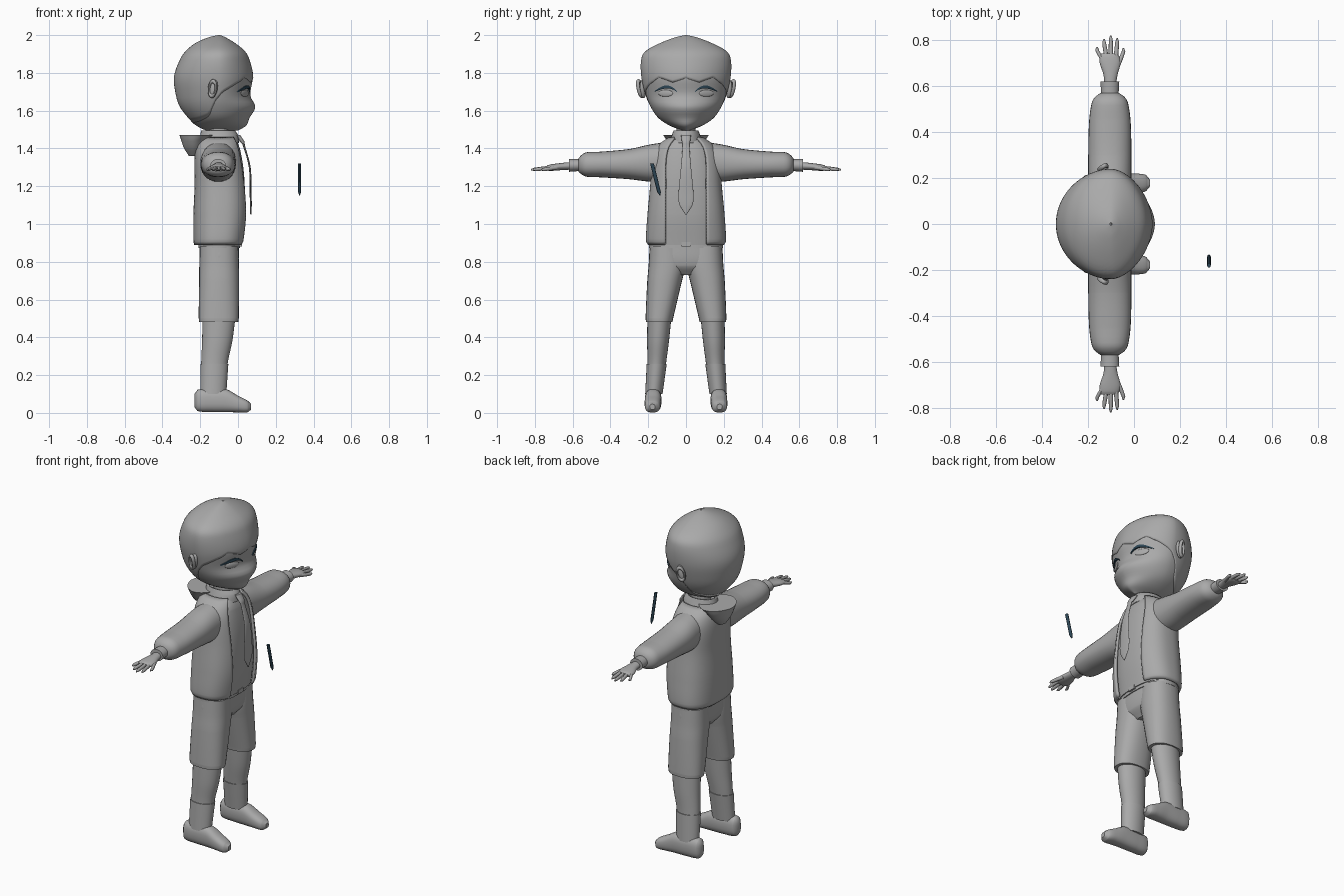
import bpy, bmesh, math
from mathutils import Vector

if "Cube" in bpy.data.objects:
    bpy.data.objects.remove(bpy.data.objects["Cube"], do_unlink=True)


def material(name, colour):
    m = bpy.data.materials.new(name)
    m.use_nodes = True
    m.diffuse_color = colour
    m.node_tree.nodes["Principled BSDF"].inputs["Base Color"].default_value = colour
    return m


CLAY = material("clay grey", (0.4, 0.4, 0.4, 1))
SLATE = material("dark slate blue", (0.025, 0.06, 0.09, 1))


def sample(keys, t):
    """Smoothly interpolate rows of keys, whose first column is the parameter."""
    t = min(max(t, keys[0][0]), keys[-1][0])
    i = 0
    while i < len(keys) - 2 and t > keys[i + 1][0]:
        i += 1
    a, b = keys[i], keys[i + 1]
    before, after = keys[max(i - 1, 0)], keys[min(i + 2, len(keys) - 1)]
    h = b[0] - a[0]
    u = (t - a[0]) / h
    row = []
    for c in range(1, len(a)):
        ma = (b[c] - before[c]) / (b[0] - before[0]) * h
        mb = (after[c] - a[c]) / (after[0] - a[0]) * h
        row.append(a[c] + u * ma + u * u * (3 * (b[c] - a[c]) - 2 * ma - mb)
                   + u ** 3 * (2 * (a[c] - b[c]) + ma + mb))
    return row


def power(v, n):
    return math.copysign(abs(v) ** (2 / n), v)


def finish(obj, mat, angle=50):
    obj.data.materials.append(mat)
    bpy.ops.object.select_all(action="DESELECT")
    obj.select_set(True)
    bpy.context.view_layer.objects.active = obj
    bpy.ops.object.shade_smooth_by_angle(angle=math.radians(angle))
    return obj


def skin(name, rings, mat=CLAY, closed=True, caps=True, thickness=0):
    """Join a list of point rings into one surface."""
    bm = bmesh.new()
    rows = [[bm.verts.new(p) for p in ring] for ring in rings]
    n = len(rows[0])
    for low, high in zip(rows, rows[1:]):
        for j in range(n if closed else n - 1):
            k = (j + 1) % n
            bm.faces.new((low[j], low[k], high[k], high[j]))
    if caps:
        bm.faces.new(rows[0][::-1])
        bm.faces.new(rows[-1])
        bmesh.ops.recalc_face_normals(bm, faces=bm.faces)
    mesh = bpy.data.meshes.new(name)
    bm.to_mesh(mesh)
    bm.free()
    obj = bpy.data.objects.new(name, mesh)
    bpy.context.collection.objects.link(obj)
    if thickness:
        mod = obj.modifiers.new("thickness", "SOLIDIFY")
        mod.thickness = thickness
        mod.offset = -1
    return finish(obj, mat)


def tube(name, axis, keys, mat=CLAY, n=2, sides=28, steps=18, side=1, **options):
    """Loft along an axis; keys are (position, centre a, centre b, radius a, radius b)."""
    if steps:
        span = keys[-1][0] - keys[0][0]
        ts = sorted({keys[0][0] + span * i / steps for i in range(steps + 1)} | {k[0] for k in keys})
    else:
        ts = [k[0] for k in keys]
    rings = []
    for t in ts:
        a, b, ra, rb = sample(keys, t)
        ring = []
        for j in range(sides):
            ang = math.tau * j / sides
            p = a + ra * power(math.cos(ang), n)
            q = b + rb * power(math.sin(ang), n)
            x, y, z = {"x": (t, p, q), "y": (p, t, q), "z": (p, q, t)}[axis]
            ring.append((x, y * side, z))
        rings.append(ring)
    return skin(name, rings, mat, **options)


# Head: height, back, front, half width
HEAD = [(1.495, -0.17, 0.0, 0.02), (1.52, -0.22, 0.043, 0.085), (1.56, -0.26, 0.06, 0.145),
        (1.62, -0.305, 0.092, 0.187), (1.68, -0.325, 0.065, 0.21), (1.78, -0.335, 0.078, 0.233),
        (1.88, -0.3, 0.055, 0.232), (1.92, -0.27, 0.03, 0.205), (1.96, -0.22, -0.02, 0.13),
        (1.99, -0.15, -0.07, 0.05), (2.0, -0.105, -0.095, 0.005)]
MID = -0.1
FRONT_N = 1.8


def head_point(ang, z, grow=1.0):
    back, front, half = sample(HEAD, z)
    c, s = math.cos(ang), math.sin(ang)
    n = FRONT_N if c > 0 else 2
    reach = front - MID if c > 0 else MID - back
    return Vector((MID + grow * reach * power(c, n), grow * half * power(s, n), z))


def face_x(y, z):
    _, front, half = sample(HEAD, z)
    return MID + (front - MID) * (1 - (abs(y) / half) ** FRONT_N) ** (1 / FRONT_N)


ANGLES = [math.tau * i / 72 for i in range(72)]
rows = [(1 - math.cos(math.pi * i / 40)) / 2 for i in range(41)]
skin("head", [[head_point(a, 1.495 + 0.49 * u) for a in ANGLES] for u in rows])

# Hair cap with a jagged fringe that drops behind the ears
HAIRLINE = [(0, 1.76), (0.75, 1.76), (1.2, 1.72), (1.6, 1.67), (1.9, 1.57), (math.pi, 1.53)]


def hair_edge(i):
    ang = min(ANGLES[i], math.tau - ANGLES[i])
    jag = 0.014 * (abs((i % 8) - 4) / 2 - 1) if ang < 0.95 else 0
    return sample(HAIRLINE, ang)[0] + jag


rows = [math.sin(math.pi / 2 * i / 28) for i in range(29)]
skin("hair", [[head_point(a, hair_edge(i) + (2 - hair_edge(i)) * u, 1.015)
               for i, a in enumerate(ANGLES)] for u in rows], caps=False, thickness=0.006)


def ball(name, place, scale, turn=(0, 0, 0)):
    bpy.ops.mesh.primitive_uv_sphere_add(segments=24, ring_count=14, location=place, rotation=turn)
    obj = bpy.context.object
    obj.name = name
    obj.scale = scale
    return finish(obj, CLAY)


# Neck, collar, shirt and tie
tube("neck", "z", [(1.4, -0.1, 0, 0.055, 0.05), (1.53, -0.1, 0, 0.055, 0.05)], steps=2)
tube("shirt_collar", "z", [(1.43, -0.1, 0, 0.105, 0.09), (1.47, -0.1, 0, 0.1, 0.075),
                           (1.495, -0.105, 0, 0.09, 0.066)], caps=False, thickness=0.01)
tube("shirt", "z", [(0.89, -0.1, 0, 0.115, 0.19), (1.05, -0.095, 0, 0.13, 0.19),
                    (1.25, -0.095, 0, 0.128, 0.17), (1.4, -0.1, 0, 0.11, 0.14),
                    (1.455, -0.1, 0, 0.085, 0.08)], n=2.5, sides=40)
tube("tie", "z", [(1.05, 0.068, 0, 0.003, 0.003), (1.1, 0.068, 0, 0.005, 0.034),
                  (1.15, 0.067, 0, 0.005, 0.04), (1.3, 0.062, 0, 0.005, 0.027),
                  (1.42, 0.03, 0, 0.006, 0.018), (1.435, 0.023, 0, 0.012, 0.022),
                  (1.47, 0.0, 0, 0.012, 0.026)])

# Open jacket: height, centre x, radius x, radius y, half opening
JACKET = [(0.89, -0.1, 0.132, 0.202, 0.11), (0.91, -0.098, 0.138, 0.212, 0.11),
          (1.05, -0.09, 0.146, 0.204, 0.11), (1.2, -0.09, 0.14, 0.19, 0.11),
          (1.35, -0.1, 0.13, 0.178, 0.108), (1.42, -0.103, 0.115, 0.145, 0.09),
          (1.46, -0.1, 0.095, 0.09, 0.062)]
rings = []
for i in range(37):
    z = 0.89 + 0.57 * i / 36
    cx, rx, ry, gap = sample(JACKET, z)
    start = math.asin((gap / ry) ** 1.25)
    angs = [start + (math.tau - 2 * start) * j / 60 for j in range(61)]
    rings.append([(cx + rx * power(math.cos(a), 2.5), ry * power(math.sin(a), 2.5), z) for a in angs])
skin("jacket", rings, closed=False, caps=False, thickness=0.014)
tube("hood", "z", [(1.36, -0.23, 0, 0.03, 0.03), (1.4, -0.23, 0, 0.055, 0.07),
                   (1.44, -0.225, 0, 0.075, 0.1), (1.47, -0.21, 0, 0.1, 0.12)], n=1.8)

# Hips, belt and buckle
tube("shorts_hips", "z", [(0.73, -0.1, 0, 0.06, 0.1), (0.78, -0.1, 0, 0.098, 0.185),
                          (0.9, -0.1, 0, 0.105, 0.19)], n=2.4)
tube("belt", "z", [(0.872, -0.1, 0, 0.11, 0.195), (0.9, -0.1, 0, 0.11, 0.195)], n=2.4, steps=1)
bpy.ops.mesh.primitive_cube_add(size=1, location=(0.013, 0, 0.893))
buckle = bpy.context.object
buckle.name = "belt_buckle"
buckle.scale = (0.014, 0.045, 0.024)
finish(buckle, CLAY)

# Fingers: name, root x, tip x, tip y
FINGERS = [("little_finger", -0.137, -0.16, 0.77), ("ring_finger", -0.118, -0.13, 0.805),
           ("middle_finger", -0.1, -0.101, 0.82), ("index_finger", -0.08, -0.073, 0.808),
           ("thumb", -0.073, -0.046, 0.765)]

# Everything that comes in pairs
for label, s in (("left", 1), ("right", -1)):
    def part(name, axis, keys, **options):
        return tube(f"{label}_{name}", axis, keys, side=s, **options)

    part("sleeve", "y", [(0.08, -0.1, 1.33, 0.09, 0.108), (0.2, -0.105, 1.322, 0.094, 0.097),
                         (0.3, -0.105, 1.317, 0.094, 0.08), (0.45, -0.105, 1.315, 0.09, 0.068),
                         (0.53, -0.105, 1.315, 0.078, 0.064), (0.555, -0.105, 1.314, 0.062, 0.05),
                         (0.57, -0.105, 1.313, 0.04, 0.035)], n=2.2)
    part("cuff", "y", [(0.55, -0.105, 1.312, 0.037, 0.031), (0.585, -0.105, 1.311, 0.039, 0.032),
                       (0.62, -0.105, 1.31, 0.041, 0.034)], steps=6)
    part("palm", "y", [(0.6, -0.104, 1.308, 0.024, 0.02), (0.65, -0.102, 1.305, 0.031, 0.019),
                       (0.7, -0.104, 1.3, 0.045, 0.018), (0.73, -0.107, 1.297, 0.042, 0.015),
                       (0.742, -0.108, 1.296, 0.034, 0.009)])
    for name, root, tip, end in FINGERS:
        base = 0.68 if name == "thumb" else 0.715
        part(name, "y", [(base, root, 1.299, 0.01, 0.011), (end - 0.015, tip, 1.289, 0.008, 0.009),
                         (end, tip, 1.288, 0.003, 0.004)], sides=10, steps=6)

    part("shorts_leg", "z", [(0.48, -0.102, 0.142, 0.103, 0.07), (0.5, -0.102, 0.141, 0.106, 0.073),
                             (0.7, -0.1, 0.113, 0.106, 0.092), (0.78, -0.1, 0.1, 0.105, 0.098),
                             (0.88, -0.1, 0.1, 0.102, 0.092)], n=2.3)
    leg = [(0.1, -0.131, 0.17, 0.065, 0.042), (0.26, -0.125, 0.155, 0.07, 0.049),
           (0.38, -0.11, 0.148, 0.08, 0.058), (0.52, -0.1, 0.14, 0.088, 0.064)]
    part("leg", "z", leg)
    part("sock", "z", [(k[0], k[1], k[2], k[3] + 0.004, k[4] + 0.004) for k in leg[:2]], steps=6)
    part("shoe", "x", [(-0.23, 0.175, 0.065, 0.016, 0.035), (-0.215, 0.175, 0.066, 0.036, 0.056),
                       (-0.14, 0.174, 0.066, 0.043, 0.061), (-0.06, 0.174, 0.064, 0.044, 0.06),
                       (0.0, 0.176, 0.047, 0.043, 0.044), (0.05, 0.178, 0.034, 0.036, 0.031),
                       (0.07, 0.178, 0.032, 0.014, 0.014)], n=2.5)

    # Ear with a raised rim
    ball(f"{label}_ear", (-0.13, s * 0.228, 1.715), (0.022, 0.016, 0.05), (0, 0.2, s * 0.35))
    bpy.ops.mesh.primitive_torus_add(location=(-0.135, s * 0.243, 1.717), major_segments=28,
                                     minor_segments=10, major_radius=0.04, minor_radius=0.011,
                                     rotation=(math.pi / 2 - s * 0.15, 0.2, s * 0.45))
    rim = bpy.context.object
    rim.name = f"{label}_ear_rim"
    rim.scale = (0.5, 1, 0.9)
    finish(rim, CLAY)

    # Eye and its dark upper lash, following the face
    slope = math.atan2(face_x(0.07, 1.69) - face_x(0.14, 1.69), 0.07)
    ball(f"{label}_eye", (face_x(0.108, 1.692), s * 0.108, 1.692), (0.006, 0.043, 0.018),
         (0, 0, s * slope))
    rings = []
    for i in range(17):
        u = i / 16
        y = 0.048 + 0.118 * u
        z = 1.7 + 0.025 * math.sin(math.pi * u ** 0.85) + 0.002 * u
        half = 0.002 + 0.006 * math.sin(math.pi * u)
        x = face_x(y, z)
        rings.append([(x + dx, s * y, z + dz) for dx, dz in
                      ((-0.008, -half), (0.007, -half), (0.007, half), (-0.008, half))])
    skin(f"{label}_eyelash", rings, SLATE)

# Small pointed stick floating in front
tube("pointed_stick", "z", [(1.15, 0.326, -0.137, 0.002, 0.002), (1.17, 0.326, -0.143, 0.008, 0.01),
                            (1.32, 0.326, -0.18, 0.008, 0.01)], mat=SLATE, sides=8, steps=0)
